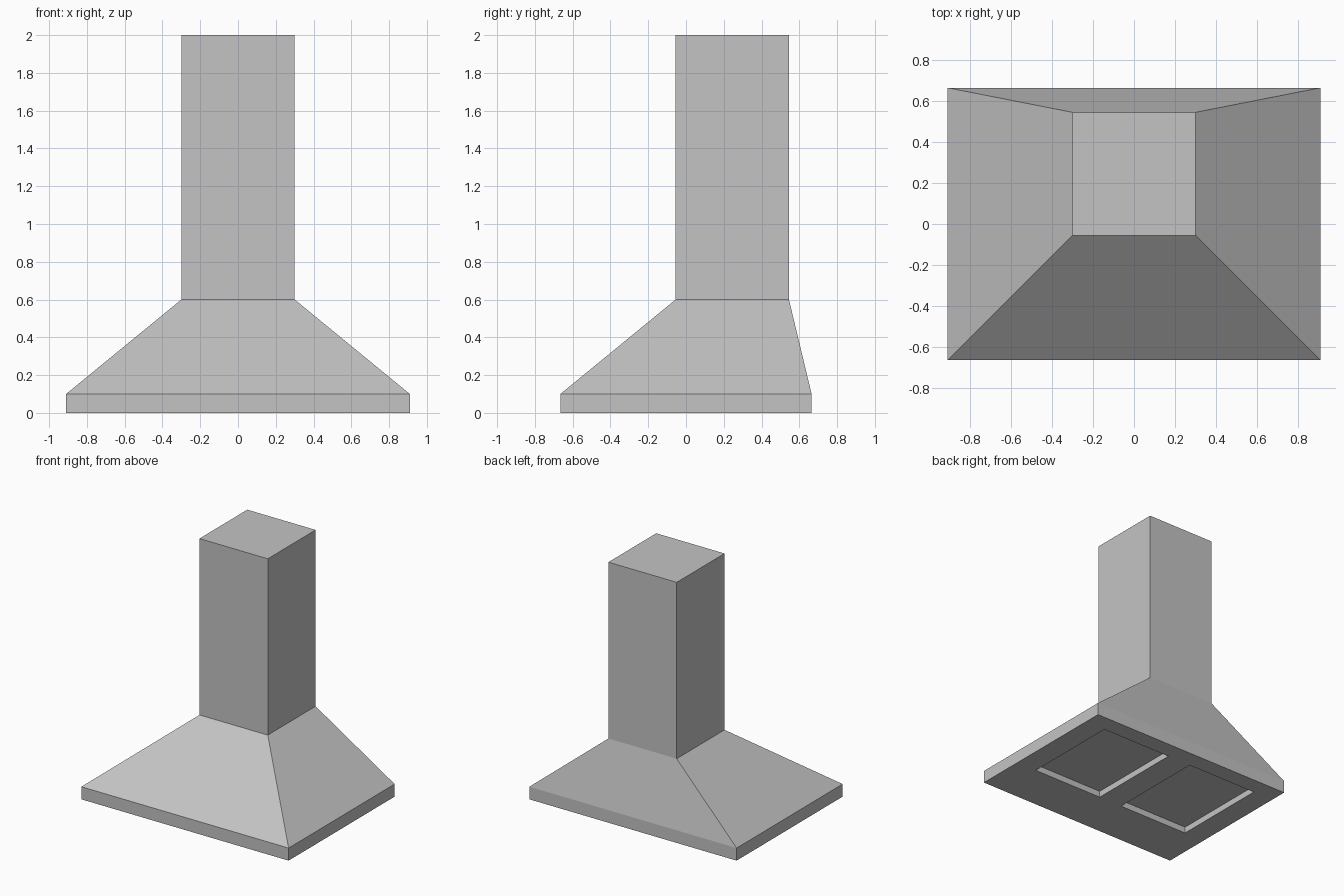
import bpy
import bmesh
from mathutils import Vector

cube = bpy.data.objects.get("Cube")
if cube:
    bpy.data.objects.remove(cube, do_unlink=True)

# Brushed grey metal used on every part
steel = bpy.data.materials.new("grey_steel")
steel.use_nodes = True
GREY = (0.55, 0.55, 0.55, 1)
steel.diffuse_color = GREY
steel.node_tree.nodes["Principled BSDF"].inputs["Base Color"].default_value = GREY

# Footprints as (x min, x max, y min, y max)
WIDE = (-0.91, 0.91, -0.665, 0.665)
NARROW = (-0.3, 0.3, -0.055, 0.545)
RIM_TOP, CANOPY_TOP, FULL_HEIGHT = 0.1, 0.6, 2.0
RECESS_DEPTH = 0.05


def ring(bm, rect, z):
    x0, x1, y0, y1 = rect
    return [bm.verts.new((x, y, z)) for x, y in ((x0, y0), (x1, y0), (x1, y1), (x0, y1))]


def shell(low, z_low, high, z_high, floor=False, cap=False):
    """Four walls between two rectangles, with optional closed ends."""
    bm = bmesh.new()
    a, b = ring(bm, low, z_low), ring(bm, high, z_high)
    for i in range(4):
        j = (i + 1) % 4
        bm.faces.new((a[i], a[j], b[j], b[i]))
    if floor:
        bm.faces.new(a[::-1])
    if cap:
        bm.faces.new(b)
    bm.normal_update()
    return bm


def finish(bm, name):
    mesh = bpy.data.meshes.new(name)
    bm.to_mesh(mesh)
    bm.free()
    mesh.materials.append(steel)
    bpy.context.collection.objects.link(bpy.data.objects.new(name, mesh))


# Base rim, its underside split along the filter edges
rim = shell(WIDE, 0, WIDE, RIM_TOP, floor=True)
cuts = [((x, 0, 0), (1, 0, 0)) for x in (-0.73, -0.105, 0.105, 0.73)]
cuts += [((0, y, 0), (0, 1, 0)) for y in (-0.275, 0.525)]
for point, normal in cuts:
    bmesh.ops.bisect_plane(rim, geom=rim.verts[:] + rim.edges[:] + rim.faces[:],
                           plane_co=Vector(point), plane_no=Vector(normal))
rim.normal_update()

# Two filter recesses pushed up into the underside
filters = []
for face in rim.faces:
    c = face.calc_center_median()
    if face.normal.z < -0.9 and 0.2 < abs(c.x) < 0.6 and abs(c.y) < 0.3:
        filters.append(face)
bmesh.ops.inset_individual(rim, faces=filters, thickness=0, depth=-RECESS_DEPTH)
finish(rim, "base_rim")

# Sloping canopy and chimney
finish(shell(WIDE, RIM_TOP, NARROW, CANOPY_TOP), "canopy")
finish(shell(NARROW, CANOPY_TOP, NARROW, FULL_HEIGHT, cap=True), "chimney")
